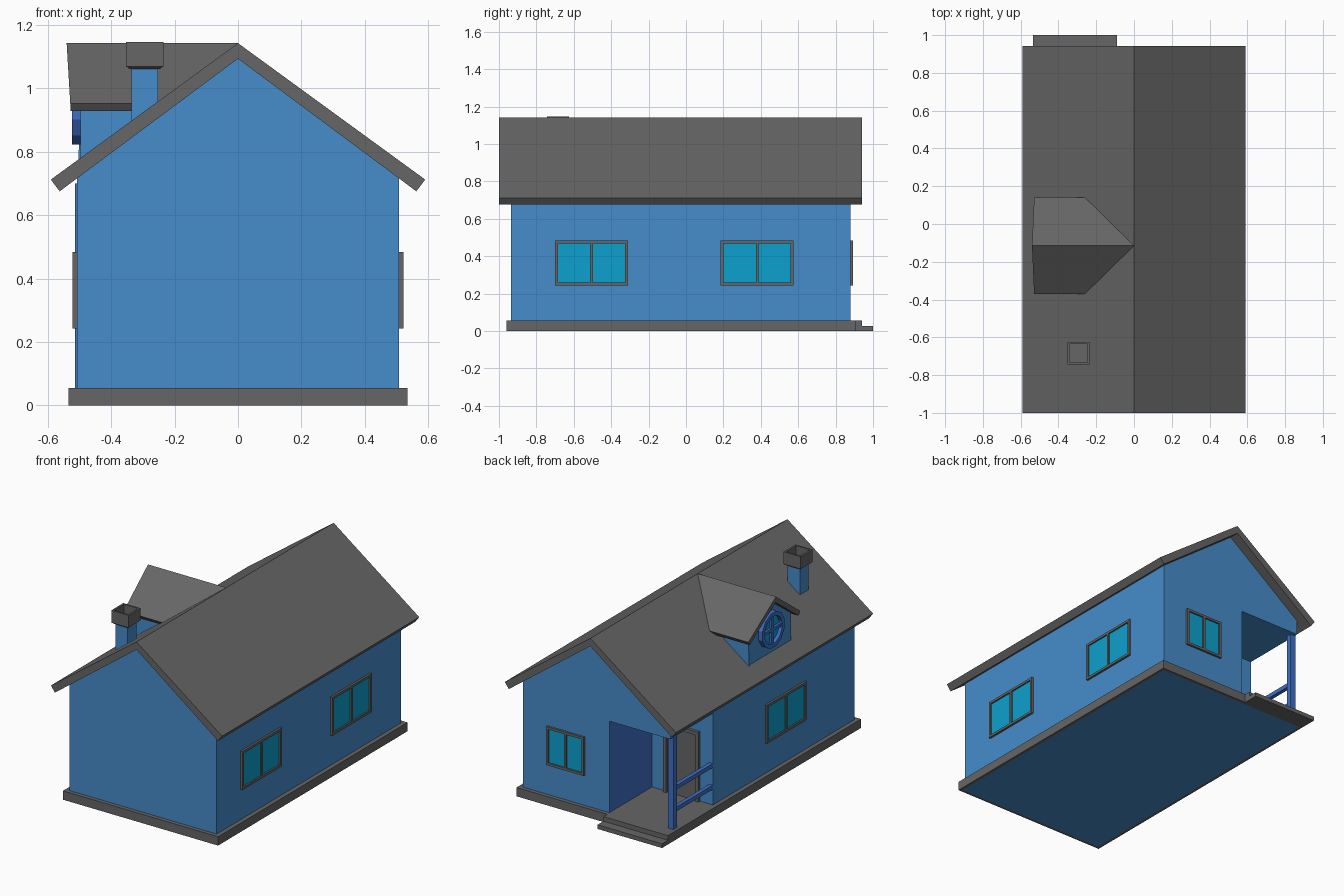
import bpy, bmesh, math
from mathutils import Matrix, Vector

if "Cube" in bpy.data.objects:
    bpy.data.objects.remove(bpy.data.objects["Cube"])


def material(name, rgb):
    m = bpy.data.materials.new(name)
    m.diffuse_color = (*rgb, 1)
    m.use_nodes = True
    m.node_tree.nodes["Principled BSDF"].inputs["Base Color"].default_value = m.diffuse_color
    return m


GREY = material("grey", (0.133, 0.133, 0.133))
WALL = material("wall_blue", (0.061, 0.262, 0.597))
TRIM = material("trim_blue", (0.048, 0.160, 0.560))
GLASS = material("cyan_glass", (0.004, 0.350, 0.620))


def finish(name, bm, *mats, matrix=None):
    bmesh.ops.recalc_face_normals(bm, faces=bm.faces)
    me = bpy.data.meshes.new(name)
    bm.to_mesh(me)
    bm.free()
    for m in mats:
        me.materials.append(m)
    ob = bpy.data.objects.new(name, me)
    bpy.context.collection.objects.link(ob)
    if matrix:
        ob.matrix_world = matrix
    return ob


def add_box(bm, x0, x1, y0, y1, z0, z1):
    mat = Matrix.Translation(((x0 + x1) / 2, (y0 + y1) / 2, (z0 + z1) / 2))
    mat = mat @ Matrix.Diagonal((x1 - x0, y1 - y0, z1 - z0, 1))
    bmesh.ops.create_cube(bm, size=1, matrix=mat)


def boxes(name, mat, *dims, matrix=None):
    bm = bmesh.new()
    for d in dims:
        add_box(bm, *d)
    return finish(name, bm, mat, matrix=matrix)


def add_prism(bm, start, end):
    """Solid between two matching loops of points."""
    a = [bm.verts.new(p) for p in start]
    b = [bm.verts.new(p) for p in end]
    bm.faces.new(a)
    bm.faces.new(b[::-1])
    n = len(a)
    for i in range(n):
        bm.faces.new((a[i], b[i], b[(i + 1) % n], a[(i + 1) % n]))


def along_y(bm, profile, y0, y1):
    add_prism(bm, [(x, y0, z) for x, z in profile], [(x, y1, z) for x, z in profile])


# house body: full gable section, then a section with the corner porch cut away
EAVE, APEX = 0.72, 1.10
PORCH_X, PORCH_Y, CEIL = -0.088, 0.46, 0.625
bm = bmesh.new()
along_y(bm, [(-0.508, 0.05), (0.508, 0.05), (0.508, EAVE), (0, APEX), (-0.508, EAVE)], -0.935, PORCH_Y)
along_y(bm, [(-0.508, CEIL), (PORCH_X, CEIL), (PORCH_X, 0.05), (0.508, 0.05),
             (0.508, EAVE), (0, APEX), (-0.508, EAVE)], PORCH_Y, 0.88)
body = finish("house_body", bm, WALL, TRIM)
for f in body.data.polygons:      # porch side wall has the trim colour
    if f.normal.x < -0.9 and f.center.x > -0.2:
        f.material_index = 1

# base slab with blue underside, porch slab and step
bm = bmesh.new()
add_box(bm, -0.535, 0.535, -0.96, 0.905, 0, 0.055)
bm.normal_update()
under = [f for f in bm.faces if f.normal.z < -0.9]
bmesh.ops.inset_region(bm, faces=under, thickness=0.025)
for f in under:
    f.material_index = 1
finish("base_slab", bm, GREY, WALL)
boxes("porch_slab", GREY, (-0.535, -0.09, 0.905, 0.942, 0, 0.055))
boxes("porch_step", GREY, (-0.535, -0.09, 0.942, 1.0, 0, 0.026))

# main roof
bm = bmesh.new()
along_y(bm, [(0, 1.142), (0.59, 0.712), (0.562, 0.675), (0, 1.093), (-0.562, 0.675), (-0.59, 0.712)], -1.0, 0.942)
finish("main_roof", bm, GREY)


# dormer: its parts end just under the main roof surface
def roof_x(z):
    return -(1.142 - z) / 0.729 + 0.012


DY = -0.115
bm = bmesh.new()
prof = [(0, 1.142), (0.256, 0.952), (0.24, 0.928), (0, 1.105), (-0.24, 0.928), (-0.256, 0.952)]
add_prism(bm, [(-0.528 - (z - 0.94) * 0.06, DY + y, z) for y, z in prof],
          [(min(roof_x(z), 0), DY + y, z) for y, z in prof])
finish("dormer_roof", bm, GREY)
bm = bmesh.new()
prof = [(-0.21, 0.77), (0.21, 0.77), (0.21, 0.955), (0, 1.112), (-0.21, 0.955)]
add_prism(bm, [(-0.496, DY + y, z) for y, z in prof], [(roof_x(z) - 0.005, DY + y, z) for y, z in prof])
finish("dormer_walls", bm, WALL)

# round dormer window: ring, cross bars and glass
N, ZC = 12, 0.93


def ring_point(i, r, x):
    a = 2 * math.pi * (i + 0.5) / N
    return (x, DY + r * math.sin(a), ZC - r * math.cos(a))


bm = bmesh.new()
loops = [[bm.verts.new(ring_point(i, r, x)) for i in range(N)]
         for r, x in ((0.112, -0.49), (0.112, -0.523), (0.086, -0.523), (0.086, -0.49))]
for k in range(4):
    a, b = loops[k], loops[(k + 1) % 4]
    for i in range(N):
        j = (i + 1) % N
        bm.faces.new((a[i], a[j], b[j], b[i]))
finish("round_window_frame", bm, TRIM)
boxes("round_window_bars", TRIM,
      (-0.517, -0.49, DY - 0.088, DY + 0.088, ZC - 0.009, ZC + 0.009),
      (-0.516, -0.49, DY - 0.009, DY + 0.009, ZC - 0.088, ZC + 0.088))
bm = bmesh.new()
add_prism(bm, [ring_point(i, 0.09, -0.502) for i in range(N)], [ring_point(i, 0.09, -0.494) for i in range(N)])
finish("round_window_glass", bm, GLASS)

# chimney with an open cap
CX, CY = -0.294, -0.684
boxes("chimney_shaft", WALL, (CX - 0.042, CX + 0.042, CY - 0.042, CY + 0.042, 0.82, 1.066))
bm = bmesh.new()
rings = []
for h, z in ((0.047, 1.06), (0.059, 1.069), (0.059, 1.146), (0.048, 1.146), (0.048, 1.085)):
    rings.append([bm.verts.new((CX + sx * h, CY + sy * h, z)) for sx, sy in ((-1, -1), (1, -1), (1, 1), (-1, 1))])
for a, b in zip(rings, rings[1:]):
    for i in range(4):
        j = (i + 1) % 4
        bm.faces.new((a[i], a[j], b[j], b[i]))
bm.faces.new(rings[0][::-1])
bm.faces.new(rings[-1])
finish("chimney_cap", bm, GREY)


# framed openings: local x across, local -y outward, then turned to the wall
def placed(x, y, angle):
    return Matrix.Translation((x, y, 0)) @ Matrix.Rotation(math.radians(angle), 4, 'Z')


def window(name, x, y, angle, width):
    w, z0, z1, t, out = width / 2, 0.243, 0.483, 0.015, -0.013
    m = placed(x, y, angle)
    boxes(name + "_frame", GREY,
          (-w, -w + t, out, 0.01, z0, z1), (w - t, w, out, 0.01, z0, z1),
          (-w + t, w - t, out, 0.01, z0, z0 + t), (-w + t, w - t, out, 0.01, z1 - t, z1),
          (-0.007, 0.007, out, 0.01, z0 + t, z1 - t), matrix=m)
    boxes(name + "_glass", GLASS, (-w + t, w - t, -0.004, 0.004, z0 + t, z1 - t), matrix=m)


window("right_window_a", 0.508, -0.505, 90, 0.39)
window("right_window_b", 0.508, 0.38, 90, 0.39)
window("left_window", -0.508, -0.25, -90, 0.39)
window("back_window", 0.21, 0.88, 180, 0.26)

# porch door
m = placed(-0.298, PORCH_Y, 180)
boxes("door_frame", GREY, (-0.122, -0.1, -0.018, 0.01, 0.055, 0.49), (0.1, 0.122, -0.018, 0.01, 0.055, 0.49),
      (-0.1, 0.1, -0.018, 0.01, 0.468, 0.49), matrix=m)
boxes("door_panel", GREY, (-0.1, 0.1, -0.006, 0.002, 0.055, 0.468), matrix=m)

# porch post and rails
boxes("porch_post", TRIM, (-0.513, -0.477, 0.822, 0.858, 0.05, 0.70))
boxes("porch_rails", TRIM, *[(-0.507, -0.483, PORCH_Y - 0.005, 0.83, z - 0.013, z + 0.013) for z in (0.165, 0.30)])
